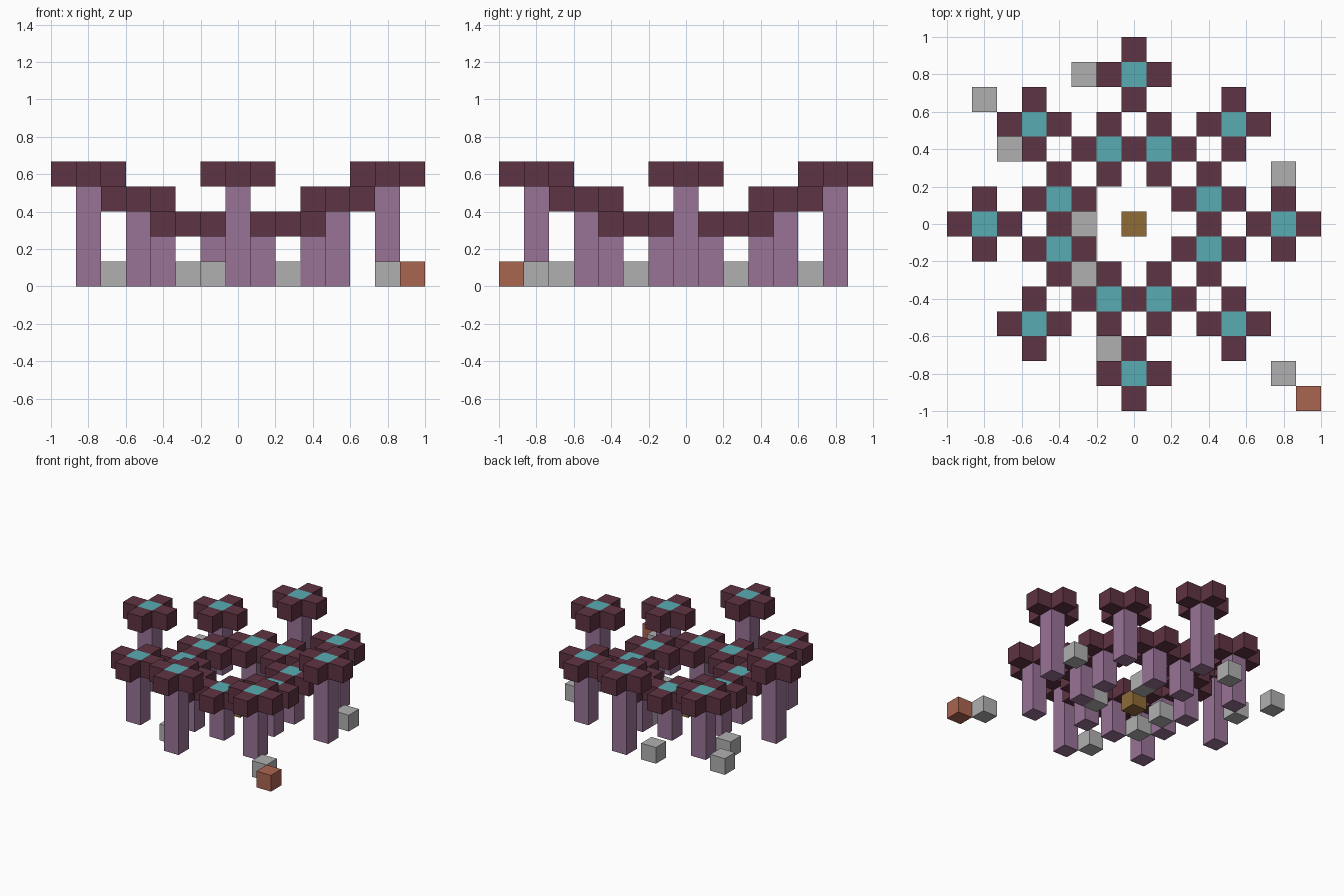
import bpy
import bmesh
from mathutils import Matrix, Vector

default = bpy.data.objects.get("Cube")
if default:
    bpy.data.objects.remove(default, do_unlink=True)

U = 2 / 15  # side of one block


def make_material(name, rgb):
    # sRGB bytes to linear values
    lin = [((c / 255 + 0.055) / 1.055) ** 2.4 for c in rgb]
    mat = bpy.data.materials.new(name)
    mat.use_nodes = True
    mat.diffuse_color = (*lin, 1)
    bsdf = next(n for n in mat.node_tree.nodes if n.type == "BSDF_PRINCIPLED")
    bsdf.inputs["Base Color"].default_value = (*lin, 1)
    return mat


maroon = make_material("maroon", (95, 51, 67))
purple = make_material("purple", (153, 115, 150))
cyan = make_material("cyan", (88, 172, 179))
grey = make_material("stone grey", (176, 176, 176))
gold = make_material("gold", (143, 108, 54))
orange = make_material("burnt orange", (170, 101, 79))


def blocks(name, cells, level, mat, height=1):
    """One object of boxes standing on the given level at grid cells."""
    bm = bmesh.new()
    for x, y in cells:
        place = Matrix.Translation(Vector((x, y, level + height / 2)) * U)
        size = Matrix.Diagonal((U, U, U * height, 1))
        bmesh.ops.create_cube(bm, size=1, matrix=place @ size)
    mesh = bpy.data.meshes.new(name)
    bm.to_mesh(mesh)
    bm.free()
    mesh.materials.append(mat)
    obj = bpy.data.objects.new(name, mesh)
    bpy.context.collection.objects.link(obj)
    return obj


def turns(x, y):
    """The cell turned in quarter steps around the middle."""
    cells = []
    for _ in range(4):
        cells.append((x, y))
        x, y = -y, x
    return cells


# Three rings of flowers, taller towards the outside
rings = {
    "inner": (turns(1, 3) + turns(3, 1), 2),
    "middle": (turns(4, 4), 3),
    "outer": (turns(6, 0), 4),
}
for ring, (centres, level) in rings.items():
    # neighbouring flowers share a petal, so each cell is used once
    petals = {(x + dx, y + dy) for x, y in centres for dx, dy in turns(1, 0)}
    blocks(ring + "_stems", centres, 0, purple, level)
    blocks(ring + "_flower_hearts", centres, level, cyan)
    blocks(ring + "_petals", sorted(petals), level, maroon)

# Loose blocks on the ground
stones = [(-2, 6), (-6, 5), (-5, 3), (6, 2), (6, -6),
          (-2, 0), (-2, -2), (-1, -5), (2, -1), (1, 2)]
blocks("ground_stones", stones, 0, grey)
blocks("centre_block", [(0, 0)], 0, gold)
blocks("corner_block", [(7, -7)], 0, orange)
